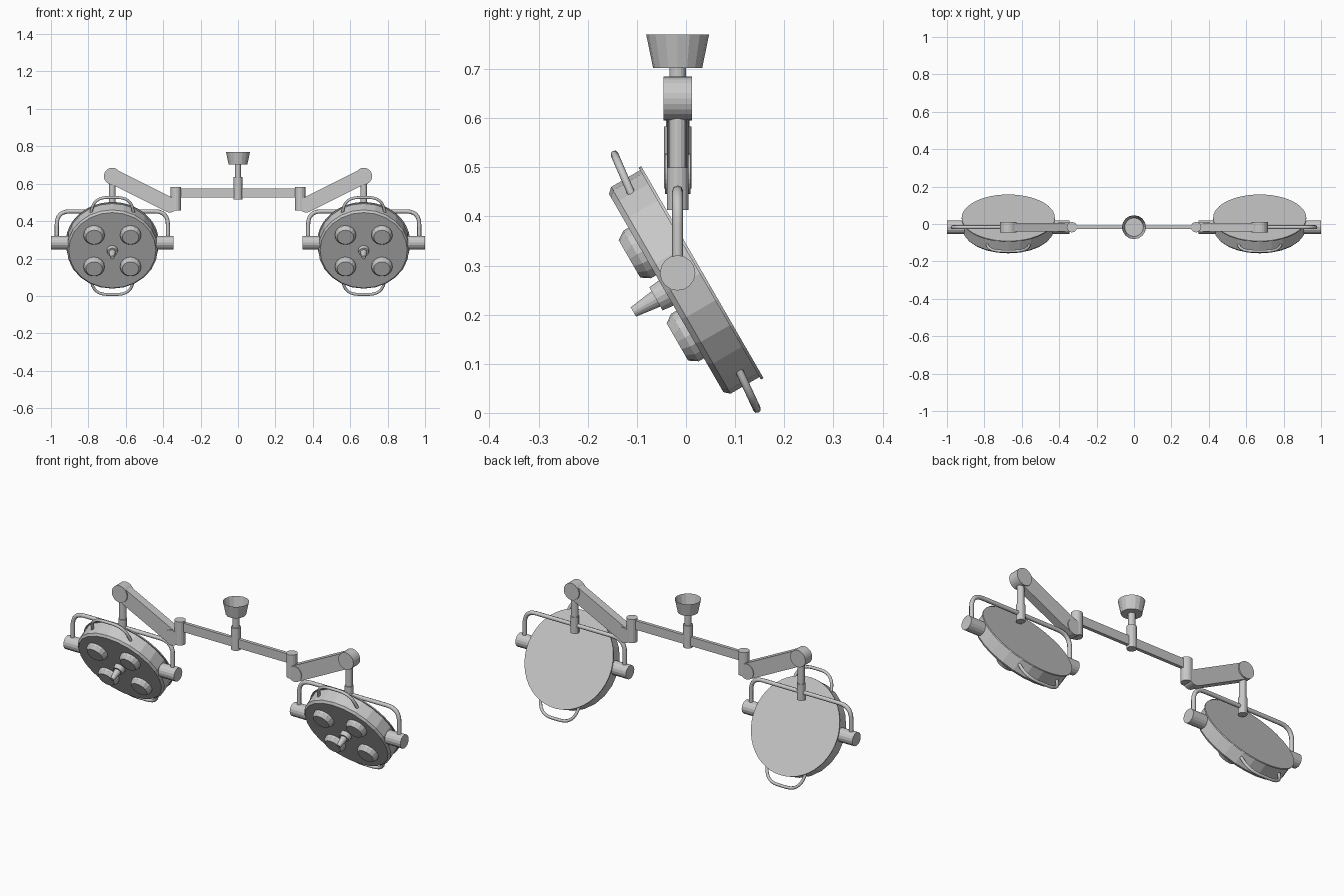
import bpy, bmesh, math
from mathutils import Matrix, Vector

cube = bpy.data.objects.get("Cube")
if cube:
    bpy.data.objects.remove(cube, do_unlink=True)

ARM_Y = -0.017      # plane of the suspension arms
LAMP_X = 0.672      # lamp centre
PIVOT_Z = 0.285

metal = bpy.data.materials.new("light grey metal")
metal.use_nodes = True
grey = (0.58, 0.58, 0.58, 1)
metal.diffuse_color = grey
metal.node_tree.nodes["Principled BSDF"].inputs["Base Color"].default_value = grey


def finish(name, bm, matrix=Matrix()):
    bmesh.ops.recalc_face_normals(bm, faces=bm.faces)
    mesh = bpy.data.meshes.new(name)
    bm.to_mesh(mesh)
    bm.free()
    mesh.transform(matrix)
    mesh.materials.append(metal)
    obj = bpy.data.objects.new(name, mesh)
    bpy.context.collection.objects.link(obj)
    return obj


def lathe(name, profile, matrix, sides=16):
    """Spin (radius, height) points about the local z axis."""
    bm = bmesh.new()
    verts = [bm.verts.new((r, 0, h)) for r, h in profile]
    edges = [bm.edges.new(pair) for pair in zip(verts, verts[1:])]
    bmesh.ops.spin(bm, geom=verts + edges, cent=(0, 0, 0), axis=(0, 0, 1),
                   angle=math.tau, steps=sides, use_merge=False)
    bmesh.ops.remove_doubles(bm, verts=bm.verts, dist=1e-5)
    return finish(name, bm, matrix)


def cylinder(name, start, end, radius, sides=16):
    start, end = Vector(start), Vector(end)
    axis = end - start
    matrix = Matrix.Translation(start) @ axis.to_track_quat('Z', 'Y').to_matrix().to_4x4()
    return lathe(name, [(0, 0), (radius, 0), (radius, axis.length), (0, axis.length)],
                 matrix, sides)


def beam(name, start, end, height, depth):
    """Box bar lying in the arm plane, between two (x, z) points."""
    a, b = Vector((start[0], ARM_Y, start[1])), Vector((end[0], ARM_Y, end[1]))
    tilt = -math.atan2(b.z - a.z, b.x - a.x)
    bm = bmesh.new()
    bmesh.ops.create_cube(bm, size=1)
    return finish(name, bm, Matrix.Translation((a + b) / 2) @ Matrix.Rotation(tilt, 4, 'Y')
                  @ Matrix.Diagonal(((b - a).length, depth, height, 1)))


def rounded(points, radius, steps=6):
    """Polyline with filleted corners."""
    pts = [Vector(p) for p in points]
    path = [pts[0]]
    for before, corner, after in zip(pts, pts[1:], pts[2:]):
        a = corner + (before - corner).normalized() * radius
        b = corner + (after - corner).normalized() * radius
        for i in range(steps + 1):
            t = i / steps
            path.append(a * (1 - t) ** 2 + corner * 2 * t * (1 - t) + b * t * t)
    return path + [pts[-1]]


def tube(name, path, radius, matrix):
    curve = bpy.data.curves.new(name, 'CURVE')
    curve.dimensions = '3D'
    curve.bevel_depth = radius
    curve.bevel_resolution = 2
    curve.use_fill_caps = True
    spline = curve.splines.new('POLY')
    spline.points.add(len(path) - 1)
    for point, co in zip(spline.points, path):
        point.co = (*co, 1)
    temp = bpy.data.objects.new(name, curve)
    bm = bmesh.new()
    mesh = bpy.data.meshes.new_from_object(temp)
    bm.from_mesh(mesh)
    bpy.data.objects.remove(temp)
    bpy.data.curves.remove(curve)
    bpy.data.meshes.remove(mesh)
    return finish(name, bm, matrix)


# Ceiling mount: open cup, stem and swivel sleeve
centre = Matrix.Translation((0, ARM_Y, 0))
lathe("ceiling_cup", [(0, 0.702), (0.05, 0.702), (0.064, 0.77)], centre)
cylinder("ceiling_stem", (0, ARM_Y, 0.55), (0, ARM_Y, 0.704), 0.017)
cylinder("swivel_sleeve", (0, ARM_Y, 0.515), (0, ARM_Y, 0.635), 0.024)
beam("cross_bar", (-0.325, 0.551), (0.325, 0.551), 0.048, 0.018)

for side, s in (("left", 1), ("right", -1)):
    x = s * LAMP_X

    # Jointed arm
    cylinder(side + "_hinge_post", (s * 0.332, ARM_Y, 0.457), (s * 0.332, ARM_Y, 0.583), 0.028)
    elbow, shoulder = (s * 0.365, 0.487), (x, 0.64)
    beam(side + "_sloped_arm", elbow, shoulder, 0.082, 0.044)
    for joint, (jx, jz), r, half in (("elbow", elbow, 0.041, 0.026),
                                     ("shoulder", shoulder, 0.045, 0.029)):
        cylinder(f"{side}_{joint}_drum", (jx, ARM_Y - half, jz), (jx, ARM_Y + half, jz), r, 24)
    cylinder(side + "_drop_rod", (x, ARM_Y, 0.42), (x, ARM_Y, 0.63), 0.018)
    cylinder(side + "_drop_sleeve", (x, ARM_Y, 0.413), (x, ARM_Y, 0.5), 0.022)

    # Yoke and side pivots
    yoke = rounded([(-0.297, 0, 0.29), (-0.297, 0, 0.452),
                    (0.297, 0, 0.452), (0.297, 0, 0.29)], 0.07)
    tube(side + "_yoke", yoke, 0.011, Matrix.Translation((x, ARM_Y, 0)))
    for end, e in (("outer", s), ("inner", -s)):
        cylinder(f"{side}_{end}_pivot", (x + e * 0.22, ARM_Y, PIVOT_Z),
                 (x + e * 0.328, ARM_Y, PIVOT_Z), 0.036)

    # Tilted lamp head: local y runs up the disc, local z points out of its front
    head = (Matrix.Translation((x, 0.0315, 0.2855))
            @ Matrix.Rotation(math.radians(120), 4, 'X'))
    lathe(side + "_lamp_body", [(0, 0.004), (0.243, 0.004), (0.243, 0.072),
                                (0.233, 0.083), (0, 0.083)], head, 24)
    lathe(side + "_back_plate", [(0, -0.002), (0.249, -0.002), (0.249, 0.004), (0, 0.004)],
          head, 48)

    # Four lamp pods and the central grip
    for i in range(4):
        a = math.radians(45 + 90 * i)
        pod = head @ Matrix.Translation((0.138 * math.cos(a), 0.138 * math.sin(a), 0.083))
        lathe(f"{side}_lamp_pod_{i + 1}", [(0, -0.005), (0.056, -0.005), (0.056, 0.012),
                                           (0.044, 0.03), (0, 0.03)], pod)
    lathe(side + "_centre_grip", [(0, 0.08), (0.03, 0.08), (0.027, 0.107), (0.018, 0.107),
                                  (0.011, 0.16), (0, 0.16)], head)

    # Grab handles on the top and bottom rims
    for name, v, base, tip in (("top", 1, 0.045, 0.033), ("bottom", -1, 0.032, 0.041)):
        path = rounded([(-0.115, v * 0.195, base), (-0.1, v * 0.297, tip),
                        (0.1, v * 0.297, tip), (0.115, v * 0.195, base)], 0.075)
        tube(f"{side}_{name}_handle", path, 0.008, head)
